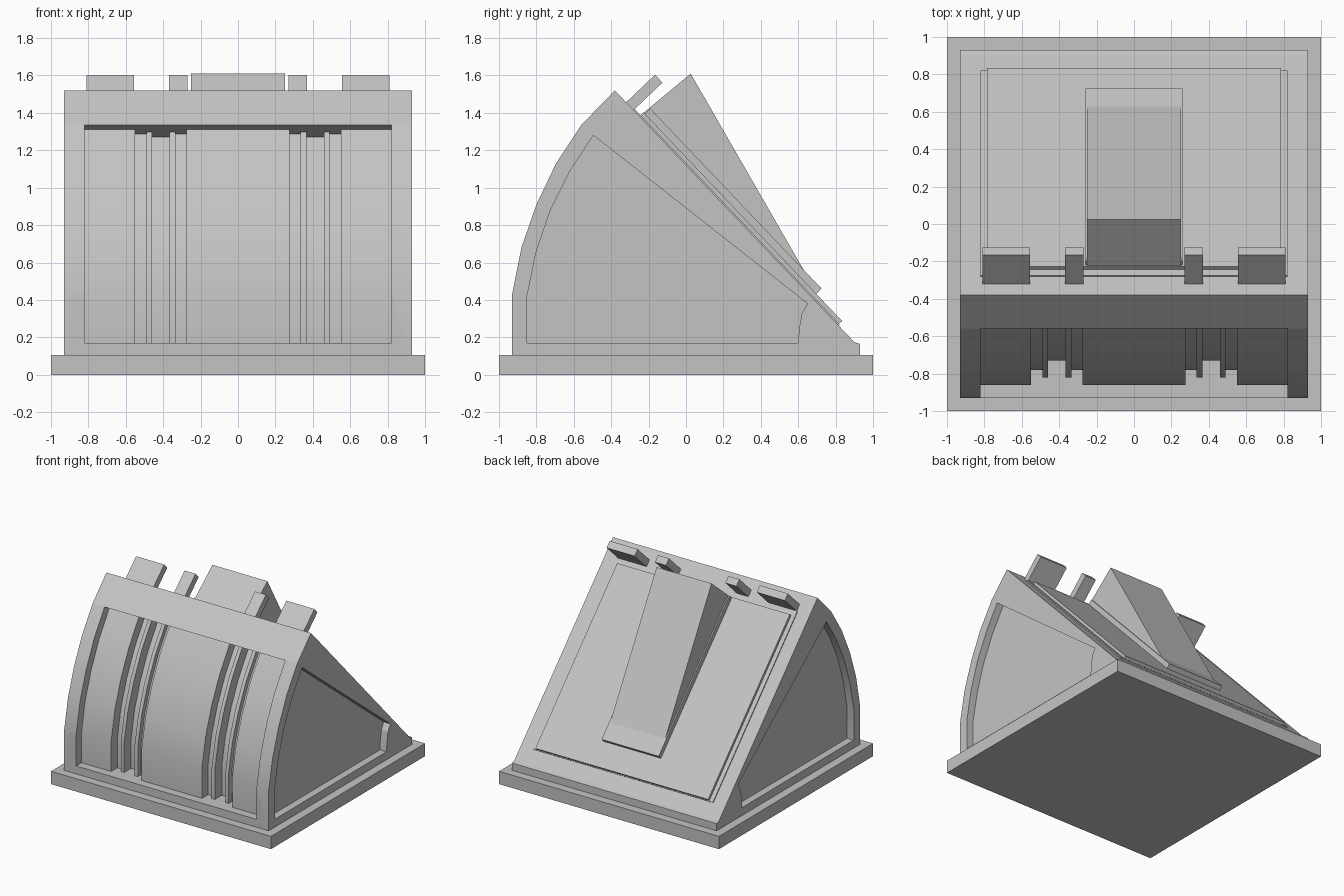
import bpy, bmesh, math
from mathutils import Vector

if "Cube" in bpy.data.objects:
    bpy.data.objects.remove(bpy.data.objects["Cube"])

grey = bpy.data.materials.new("plain grey")
grey.diffuse_color = (0.55, 0.55, 0.55, 1)
grey.use_nodes = True
grey.node_tree.nodes["Principled BSDF"].inputs["Base Color"].default_value = grey.diffuse_color


def loft(name, rings):
    """Closed solid through rings of 3D points, capped at both ends."""
    bm = bmesh.new()
    vs = [[bm.verts.new(p) for p in r] for r in rings]
    n = len(rings[0])
    for a, b in zip(vs, vs[1:]):
        for i in range(n):
            j = (i + 1) % n
            bm.faces.new((a[i], a[j], b[j], b[i]))
    bm.faces.new(vs[0])
    bm.faces.new(vs[-1])
    bmesh.ops.recalc_face_normals(bm, faces=bm.faces)
    me = bpy.data.meshes.new(name)
    bm.to_mesh(me)
    bm.free()
    me.materials.append(grey)
    ob = bpy.data.objects.new(name, me)
    bpy.context.collection.objects.link(ob)
    return ob


def prism(name, profile, x0, x1):
    """Extrude a (y, z) profile along x."""
    return loft(name, [[(x, y, z) for y, z in profile] for x in (x0, x1)])


# Sloped back: s runs down the slope, d rises out of it
TOP, FOOT = Vector((-0.38, 1.52)), Vector((0.90, 0.175))
S = (FOOT - TOP).normalized()
D = Vector((-S.y, S.x))


def on_slope(s, d):
    return tuple(TOP + S * s + D * d)


def slab(name, x0, x1, s0, s1, d):
    return prism(name, [on_slope(s0, -0.03), on_slope(s1, -0.03),
                        on_slope(s1, d), on_slope(s0, d)], x0, x1)


# Base plinth
prism("base", [(-1, 0), (1, 0), (1, 0.105), (-1, 0.105)], -1, 1)

# Body with curved front and straight sloped back
arc = [(-0.93, 0.43), (-0.88, 0.68), (-0.80, 0.91), (-0.695, 1.13), (-0.56, 1.335)]
body = prism("body", [(-0.93, 0.10)] + arc + [tuple(TOP), tuple(FOOT),
             (0.93, 0.165), (0.93, 0.10)], -0.93, 0.93)

# Front recess: stepped cross-section (x edge, depth) swept up the curve
half = [(0.275, 0.07), (0.335, 0.15), (0.365, 0.11), (0.46, 0.20),
        (0.49, 0.11), (0.55, 0.15), (0.82, 0.07)]
right, prev = [], None
for k, (x, d) in enumerate(half):
    if k:
        right.append((half[k - 1][0], d))
    right.append((x, d))
section = [(-x, d) for x, d in reversed(right)] + right + [(0.82, -0.15), (-0.82, -0.15)]
path = [(-0.93, 0.17)] + arc
tilt = [0, 5, 14, 20, 24, 19]
rings = []
for (y, z), a in zip(path, tilt):
    c, s = math.cos(math.radians(a)), math.sin(math.radians(a))
    rings.append([(x, y + d * c, z - d * s) for x, d in section])
cutters = [loft("front_recess_cutter", rings)]

# Side recesses
side = [(-0.85, 0.17), (-0.85, 0.42), (-0.80, 0.66), (-0.725, 0.88), (-0.62, 1.09),
        (-0.495, 1.28), (0.65, 0.38), (0.62, 0.33), (0.605, 0.25), (0.60, 0.17)]
for sx in (-1, 1):
    cutters.append(prism("side_recess_cutter", side, sx * 0.87, sx * 1.1))

for c in cutters:
    m = body.modifiers.new("recess", "BOOLEAN")
    m.operation, m.solver, m.object = "DIFFERENCE", "EXACT", c
bpy.context.view_layer.objects.active = body
body.select_set(True)
for m in list(body.modifiers):
    bpy.ops.object.modifier_apply(modifier=m.name)
for c in cutters:
    bpy.data.objects.remove(c)
bpy.ops.object.shade_smooth_by_angle(angle=math.radians(16))

# Raised back panel with thin surround
slab("panel_surround", -0.82, 0.82, 0.145, 1.735, 0.008)
slab("back_panel", -0.785, 0.785, 0.19, 1.73, 0.03)

# Central plate and wedge
slab("wedge_plate", -0.26, 0.26, 0.20, 1.53, 0.07)
prism("wedge", [on_slope(0.19, 0), (0.025, 1.61), (0.635, 0.55), on_slope(1.42, 0)],
      -0.25, 0.25)

# Tabs standing along the top edge
for sx in (-1, 1):
    for x0, x1, name in ((0.27, 0.37, "narrow_tab"), (0.555, 0.81, "wide_tab")):
        slab(name, sx * x0, sx * x1, 0.087, 0.145, 0.213)
